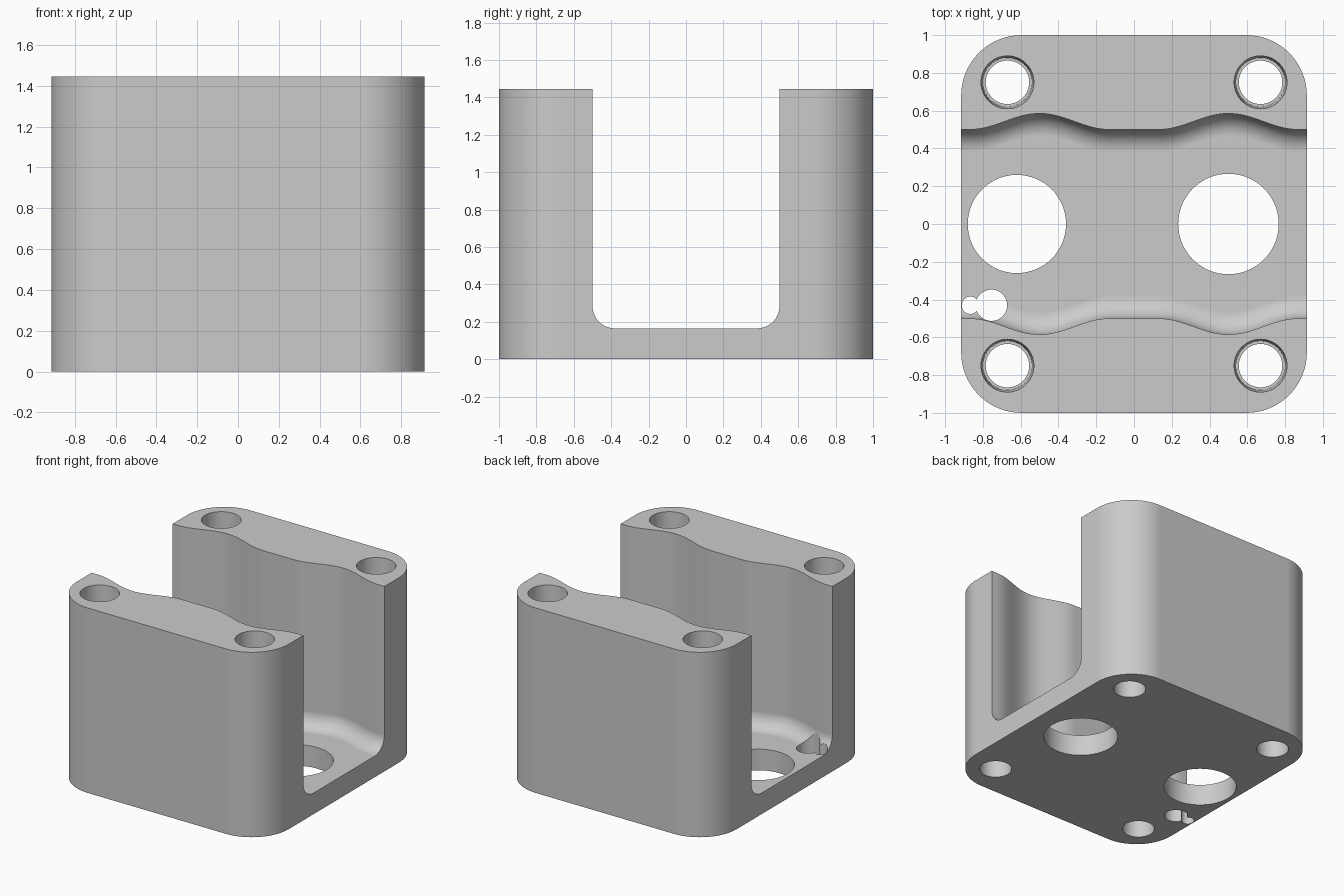
import bpy, bmesh
from math import pi, cos, sin

if "Cube" in bpy.data.objects:
    bpy.data.objects.remove(bpy.data.objects["Cube"], do_unlink=True)

HALF_X, HALF_Y, HEIGHT, CORNER = 0.915, 1.0, 1.445, 0.32
FLOOR, FILLET = 0.165, 0.12

grey = bpy.data.materials.new("plain grey")
grey.use_nodes = True
colour = (0.6, 0.6, 0.6, 1)
grey.diffuse_color = colour
grey.node_tree.nodes["Principled BSDF"].inputs["Base Color"].default_value = colour


def loft(name, rings):
    """Skin closed rings of points and cap both ends."""
    bm = bmesh.new()
    loops = [[bm.verts.new(p) for p in ring] for ring in rings]
    n = len(loops[0])
    for a, b in zip(loops, loops[1:]):
        for i in range(n):
            j = (i + 1) % n
            bm.faces.new((a[i], a[j], b[j], b[i]))
    bm.faces.new(loops[0][::-1])
    bm.faces.new(loops[-1])
    bmesh.ops.recalc_face_normals(bm, faces=bm.faces)
    mesh = bpy.data.meshes.new(name)
    bm.to_mesh(mesh)
    bm.free()
    mesh.materials.append(grey)
    ob = bpy.data.objects.new(name, mesh)
    bpy.context.collection.objects.link(ob)
    return ob


def turned(name, x, y, profile, steps=64):
    """Round cutter from (radius, height) pairs."""
    return loft(name, [[(x + r * cos(2 * pi * i / steps), y + r * sin(2 * pi * i / steps), z)
                        for i in range(steps)] for r, z in profile])


# Block with rounded vertical corners
outline = []
for k, (sx, sy) in enumerate([(1, 1), (-1, 1), (-1, -1), (1, -1)]):
    for i in range(17):
        a = (k + i / 16) * pi / 2
        outline.append((sx * (HALF_X - CORNER) + CORNER * cos(a),
                        sy * (HALF_Y - CORNER) + CORNER * sin(a)))
block = loft("clamp_block", [[(x, y, z) for x, y in outline] for z in (0, HEIGHT)])


# Wavy channel, filleted where the walls meet the floor
def wall(x):
    t = min(abs(abs(x) - 0.5) / 0.37, 1)
    return 0.5 + 0.0425 * (1 + cos(pi * t))


def section(x):
    half = [(wall(x), HEIGHT + 0.2)]
    for i in range(13):
        a = i / 12 * pi / 2
        half.append((wall(x) - FILLET * (1 - cos(a)), FLOOR + FILLET * (1 - sin(a))))
    return [(x, y, z) for y, z in half] + [(x, -y, z) for y, z in reversed(half)]


stations = [-1] + [s * (0.13 + 0.74 * i / 32) for s in (-1, 1) for i in range(33)] + [1]
cutters = [loft("channel_cutter", [section(x) for x in sorted(stations)])]

# Corner bolt holes with a slightly tapered counterbore
for sx in (-1, 1):
    for sy in (-1, 1):
        cutters.append(turned("bolt_hole_cutter", sx * 0.67, sy * 0.75,
                              [(0.115, -0.1), (0.115, HEIGHT - 0.4), (0.13, HEIGHT - 0.4),
                               (0.14, HEIGHT), (0.14, HEIGHT + 0.1)]))

# Large floor holes and the small keyhole pair
for x, y, r in [(-0.62, 0, 0.26), (0.5, 0, 0.266),
                (-0.755, -0.43, 0.083), (-0.866, -0.43, 0.046)]:
    cutters.append(turned("floor_hole_cutter", x, y, [(r, -0.1), (r, 0.4)]))

bpy.ops.object.select_all(action="DESELECT")
block.select_set(True)
bpy.context.view_layer.objects.active = block
for cutter in cutters:
    cutter.hide_render = True
    mod = block.modifiers.new("cut", "BOOLEAN")
    mod.operation, mod.solver, mod.object = "DIFFERENCE", "EXACT", cutter
    bpy.ops.object.modifier_apply(modifier=mod.name)
    bpy.data.objects.remove(cutter, do_unlink=True)

# Smooth curves, flat faces kept even
bpy.ops.object.shade_smooth_by_angle(angle=pi / 6)
even = block.modifiers.new("even_normals", "WEIGHTED_NORMAL")
even.keep_sharp = True
